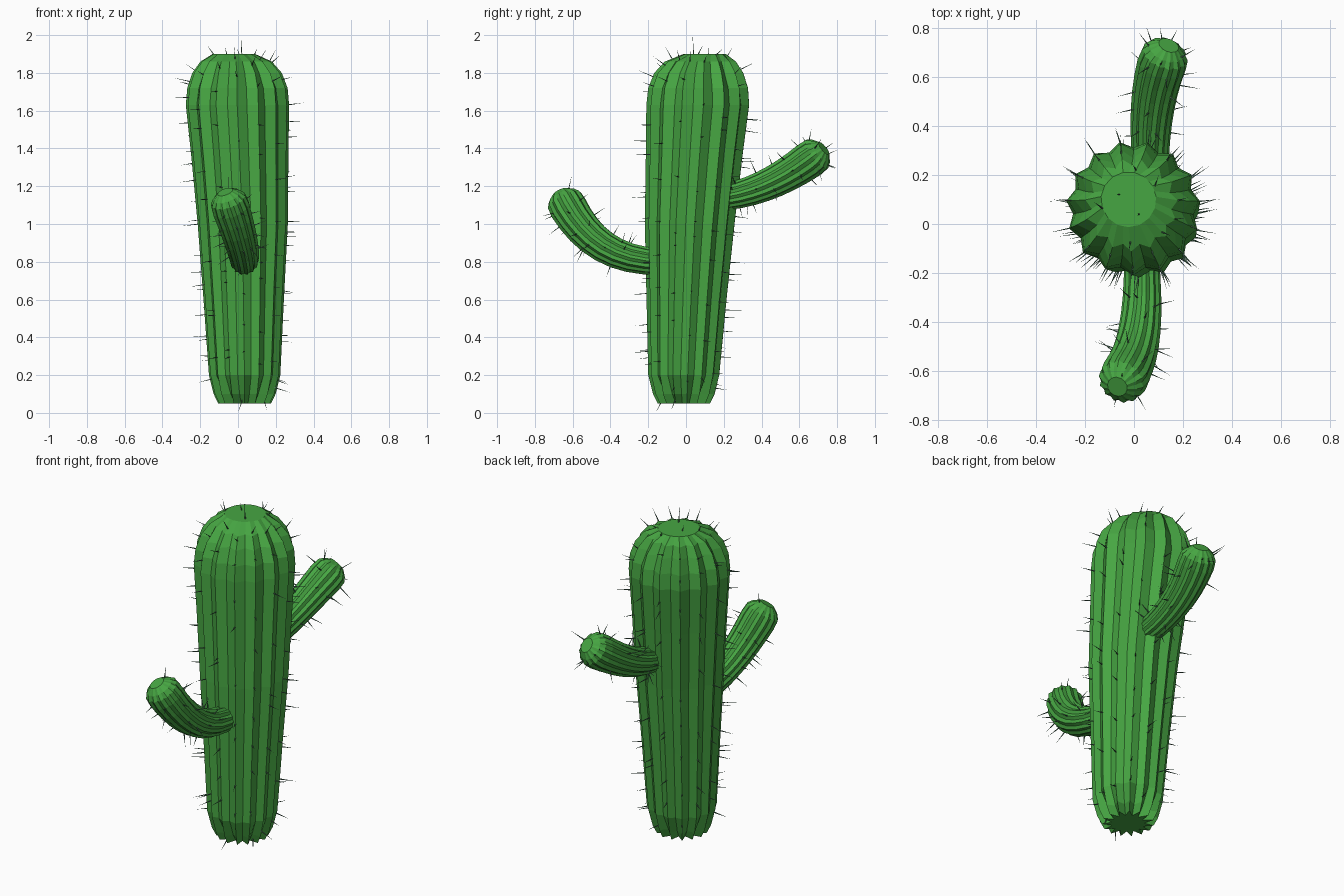
import bpy, bmesh, math, random
from mathutils import Vector
from mathutils.geometry import interpolate_bezier

if "Cube" in bpy.data.objects:
    bpy.data.objects.remove(bpy.data.objects["Cube"])

random.seed(4)


def material(name, color):
    m = bpy.data.materials.new(name)
    m.diffuse_color = (*color, 1)
    m.use_nodes = True
    m.node_tree.nodes["Principled BSDF"].inputs["Base Color"].default_value = m.diffuse_color
    return m


GREEN = material("cactus_green", (0.062, 0.38, 0.055))
DARK = material("spine_dark", (0.09, 0.2, 0.13))


def finish(bm, name, mat):
    bmesh.ops.recalc_face_normals(bm, faces=bm.faces)
    me = bpy.data.meshes.new(name)
    bm.to_mesh(me)
    bm.free()
    me.materials.append(mat)
    ob = bpy.data.objects.new(name, me)
    bpy.context.collection.objects.link(ob)


def ribbed_body(name, rings, ribs, phase=0, upright=False):
    """rings: (centre, radius, groove depth). Returns crest lines and centres."""
    bm = bmesh.new()
    side, loops, cs = None, [], [r[0] for r in rings]
    for i, (c, r, depth) in enumerate(rings):
        t = (cs[min(i + 1, len(cs) - 1)] - cs[max(i - 1, 0)]).normalized()
        if upright:
            t = Vector((0, 0, 1))
        side = side or Vector((1, 0, 0))
        side = (side - t * side.dot(t)).normalized()
        up = t.cross(side)
        loop = []
        for k in range(ribs * 2):
            a = phase + math.pi * k / ribs
            rr = r * (1 - depth * (k % 2))
            loop.append(bm.verts.new(c + rr * (math.cos(a) * side + math.sin(a) * up)))
        loops.append(loop)
    n = ribs * 2
    for a, b in zip(loops, loops[1:]):
        for k in range(n):
            bm.faces.new((a[k], a[(k + 1) % n], b[(k + 1) % n], b[k]))
    bm.faces.new(loops[0])
    bm.faces.new(loops[-1])
    crests = [[l[k].co.copy() for l in loops] for k in range(0, n, 2)]
    finish(bm, name, GREEN)
    return crests, cs


def add_spine(bm, base, d, length, r):
    u = d.orthogonal().normalized()
    v = d.cross(u)
    ring = [bm.verts.new(base - d * 0.008 + r * (math.cos(a) * u + math.sin(a) * v))
            for a in (0, math.pi / 2, math.pi, 3 * math.pi / 2)]
    tip = bm.verts.new(base + d * length)
    for k in range(4):
        bm.faces.new((ring[k], ring[(k + 1) % 4], tip))
    bm.faces.new(ring)


def spines(name, crests, cs, per_rib, start, extra=()):
    bm = bmesh.new()
    for line in crests:
        segs = [(line[i], line[i + 1], cs[i]) for i in range(len(line) - 1)]
        lens = [(b - a).length for a, b, _ in segs]
        total = sum(lens)
        for j in range(per_rib):
            s = total * (start + (1 - start) * (j + random.random()) / per_rib)
            i = 0
            while i < len(segs) - 1 and s > lens[i]:
                s -= lens[i]
                i += 1
            a, b, c = segs[i]
            p = a.lerp(b, min(1, s / lens[i]))
            along = (b - a).normalized()
            out = a - c
            d = (out - along * out.dot(along)).normalized()
            d += Vector([random.uniform(-.2, .2), random.uniform(-.2, .2), random.uniform(-.1, .1)])
            add_spine(bm, p, d.normalized(), random.uniform(.05, .09), .004)
    for base, tip in extra:
        d = Vector(tip) - Vector(base)
        add_spine(bm, Vector(base), d.normalized(), d.length, .004)
    finish(bm, name, DARK)


# Trunk: tapering, leaning ribbed column with a rounded crown
trunk = [(.035, -.01, .05, .14, .38), (.035, -.01, .1, .165, .25), (.035, -.01, .2, .19, .1),
         (.03, .005, .6, .214, .1), (.025, .022, 1.0, .24, .1), (.01, .045, 1.35, .258, .1),
         (-.003, .065, 1.63, .275, .1), (-.003, .067, 1.72, .267, .12),
         (-.005, .07, 1.8, .238, .16), (-.01, .078, 1.86, .19, .14), (-.022, .1, 1.9, .113, .02)]
crests, cs = ribbed_body("trunk", [(Vector(t[:3]), t[3], t[4]) for t in trunk], 15, .1, True)
spines("trunk_spines", crests, cs, 9, .04,
       [((.02, .04, 1.9), (.015, .035, 2.0)), ((-.06, .12, 1.9), (-.07, .12, 1.94)),
        ((.14, -.06, .06), (.155, -.08, 0.01)), ((.02, -.13, .06), (.0, -.16, 0.0))])


# Arms: curved ribbed tubes, swelling toward a rounded end
def arm(name, pts, r0, r1):
    path = interpolate_bezier(*[Vector(p) for p in pts], 29)
    rings = []
    for i in (0, 3, 6, 9, 12, 15, 18, 21, 24, 26, 27, 28):
        t = i / 28
        cap = {26: .93, 27: .74, 28: .4}.get(i, 1)
        rings.append((path[i], (r0 + (r1 - r0) * t) * cap, .03 if i == 28 else .1))
    crests, cs = ribbed_body(name, rings, 14)
    spines(name + "_spines", crests, cs, 2, .15)


arm("front_arm", [(.03, -.12, .80), (.045, -.43, .80), (.01, -.57, .96), (-.068, -.665, 1.17)], .071, .107)
arm("back_arm", [(.072, .15, 1.135), (.06, .36, 1.155), (.065, .55, 1.25), (.142, .73, 1.40)], .068, .107)
